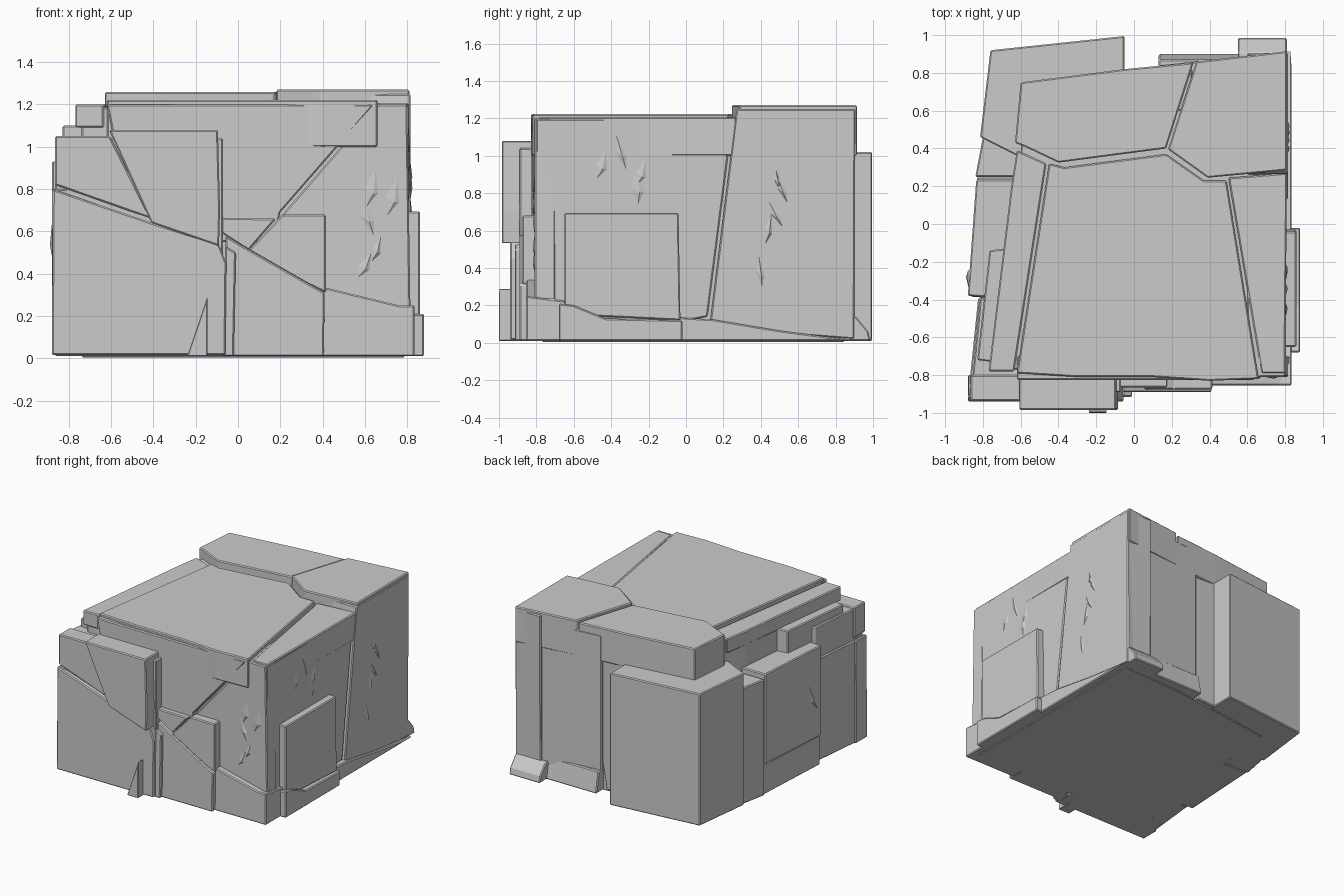
import bpy, bmesh, random
from mathutils import Vector

if "Cube" in bpy.data.objects:
    bpy.data.objects.remove(bpy.data.objects["Cube"])

random.seed(4)


def place(axis, u, v, w):
    """Map a profile point (u, v) and depth w to world space."""
    return {'x': (w, u, v), 'y': (u, w, v), 'z': (u, v, w)}[axis]


def finish(name, bm, bevel=0):
    bmesh.ops.recalc_face_normals(bm, faces=bm.faces)
    me = bpy.data.meshes.new(name)
    bm.to_mesh(me)
    bm.free()
    ob = bpy.data.objects.new(name, me)
    bpy.context.collection.objects.link(ob)
    if bevel:
        m = ob.modifiers.new("chamfer", 'BEVEL')
        m.width, m.segments = bevel, 1
        m.limit_method = 'ANGLE'
    return ob


def slab(name, axis, pts, a, b, bevel=0.007):
    """Prism from a profile, extruded along an axis from a to b."""
    bm = bmesh.new()
    lo = [bm.verts.new(place(axis, u, v, a)) for u, v in pts]
    hi = [bm.verts.new(place(axis, u, v, b)) for u, v in pts]
    bm.faces.new(lo)
    bm.faces.new(hi)
    for i in range(len(pts)):
        j = (i + 1) % len(pts)
        bm.faces.new((lo[i], lo[j], hi[j], hi[i]))
    return finish(name, bm, bevel)


def chips(name, axis, w, out, u_range, v_range, count):
    """Low, tall pyramids that break up a flat wall."""
    bm = bmesh.new()
    for _ in range(count):
        u, v = random.uniform(*u_range), random.uniform(*v_range)
        s, h, lean = random.uniform(.02, .05), random.uniform(.07, .13), random.uniform(-.05, .05)
        ring = [(u - s, v), (u + lean, v - h), (u + s, v - .03), (u - lean, v + h)]
        base = [bm.verts.new(place(axis, p, q, w - out * .003)) for p, q in ring]
        tip = bm.verts.new(place(axis, u + s * .3, v - h * .3, w + out * .009))
        for i in range(4):
            bm.faces.new((base[i], base[(i + 1) % 4], tip))
    return finish(name, bm)


# Inner core behind the cracks
slab("core", 'z', [(-.74, -.77), (.79, -.77), (.79, .85), (.3, .83), (-.05, .79),
                   (-.58, .72), (-.60, .38), (-.65, .2)], 0.005, 1.185)

# Top slabs
slab("top_main", 'z', [(-.62, -.79), (-.3, -.81), (.1, -.81), (.4, -.83), (.66, -.82), (.49, .23),
                       (.37, .23), (.17, .37), (-.37, .30), (-.45, .32)], 1.0, 1.222)
slab("top_right", 'z', [(.675, -.79), (.80, -.79), (.81, .27), (.5, .245)], 1.0, 1.205)
slab("top_left", 'z', [(-.77, -.78), (-.635, -.78), (-.465, .32), (-.62, .39), (-.65, .2)], 1.09, 1.2)
slab("top_back", 'z', [(-.63, .43), (-.58, .41), (-.40, .325), (.17, .40), (.315, .855),
                       (-.05, .82), (-.60, .75)], 1.0, 1.258)
slab("top_back_right", 'z', [(.18, .395), (.39, .245), (.81, .285), (.81, .915), (.33, .86)], 1.0, 1.27)

# Front walls split by a diagonal crack
slab("front_wall_left", 'y', [(-.62, 1.2), (.645, 1.2), (.2, .69), (.17, .55), (-.1, .55),
                              (-.1, 1.0), (-.58, 1.0)], -.825, -.7)
slab("front_wall_right", 'y', [(.66, 1.2), (.80, 1.2), (.815, .22), (.33, .33), (.2, .5), (.21, .68)],
     -.81, -.7)

# Front left corner
slab("corner_core", 'z', [(-.865, -.91), (-.07, -.89), (-.07, -.7), (-.7, -.35), (-.815, -.4)], .01, 1.04)
slab("corner_upper", 'y', [(-.865, 1.05), (-.605, 1.05), (-.41, .66), (-.865, .82)], -.935, -.8)
slab("corner_lower", 'y', [(-.88, .015), (-.06, .015), (-.055, .45), (-.09, .54), (-.39, .635),
                           (-.875, .80)], -.94, -.8)
slab("corner_side_lower", 'z', [(-.88, -.93), (-.6, -.85), (-.7, -.38), (-.825, -.39)], .015, .8)
slab("front_panel", 'y', [(-.61, 1.08), (-.095, 1.08), (-.085, .7), (-.09, .53), (-.41, .64)], -.985, -.75)
slab("front_wedge", 'y', [(-.24, .01), (-.145, .01), (-.145, .29)], -1.0, -.85, .004)

# Front lower pieces
slab("front_base_middle", 'y', [(-.05, .01), (.405, .01), (.41, .31), (.33, .355), (.05, .515),
                                (-.06, .58)], -.89, -.7)
slab("front_base_right", 'y', [(.40, .01), (.83, .01), (.825, .235), (.33, .355)], -.855, -.7)
slab("front_step_right", 'y', [(.21, .68), (.415, .68), (.415, .31), (.33, .35), (.05, .51)], -.875, -.7)
slab("front_step_left", 'y', [(-.09, .665), (.18, .66), (.05, .51), (-.09, .6)], -.865, -.7)
slab("front_step_chip", 'y', [(-.02, .01), (-.01, .5), (-.06, .53), (-.075, .01)], -.915, -.8)

# Right side walls, base ledge and panel
slab("right_wall_front", 'x', [(-.80, .23), (-.80, 1.195), (.25, 1.195), (.115, .14), (-.03, .11),
                               (-.43, .12)], .6, .805)
slab("right_wall_back", 'x', [(.27, 1.25), (.905, 1.25), (.9, .02), (.5, .05), (.13, .12)], .6, .815)
slab("right_base", 'x', [(-.855, .01), (.92, .01), (.5, .065), (.14, .125), (-.03, .135), (-.43, .14),
                         (-.62, .22), (-.855, .25)], .6, .835)
slab("right_base_block", 'x', [(-.68, .01), (-.02, .01), (-.02, .12), (-.43, .13), (-.6, .2), (-.68, .21)],
     .6, .88)
slab("right_panel", 'x', [(-.65, .15), (-.03, .12), (-.04, .695), (-.65, .695)], .6, .86)

# Back walls, block and foot
slab("back_wall_left", 'y', [(-.06, .01), (.1, .02), (.31, 1.25), (-.06, 1.24)], .6, .82)
slab("back_wall_right", 'z', [(.13, .6), (.81, .6), (.81, .905), (.33, .86), (.13, .84)], .02, 1.2)
slab("back_block", 'z', [(-.815, .46), (-.76, .92), (-.05, .995), (-.05, .6), (-.5, .3)], .01, 1.02)
slab("back_foot", 'x', [(.8, .01), (.985, .01), (.975, .06), (.91, .14), (.8, .14)], .55, .81)
slab("back_foot_inner", 'x', [(.7, .01), (.90, .01), (.87, .17), (.7, .17)], .13, .57)

# Left side blocks
slab("left_block", 'z', [(-.88, -.38), (-.835, .235), (-.6, .235), (-.6, -.4)], .24, .93)
slab("left_base", 'z', [(-.865, -.385), (-.83, .25), (-.6, .25), (-.6, -.4)], .01, .24)
slab("left_link", 'z', [(-.84, .25), (-.80, .46), (-.5, .42), (-.55, .25)], .01, .9)
slab("left_ledge", 'z', [(-.83, -.72), (-.765, -.14), (-.6, -.12), (-.6, -.75)], .8, 1.1)

# Chiselled chips on the walls
chips("front_chips", 'y', -.81, -1, (.55, .74), (.4, .85), 5)
chips("right_chips", 'x', .805, 1, (-.5, .0), (.82, 1.05), 4)
chips("right_back_chips", 'x', .815, 1, (.35, .8), (.35, 1.0), 5)
chips("back_block_left_chips", 'x', -.88, -1, (-.3, -.25), (.5, .7), 1)
